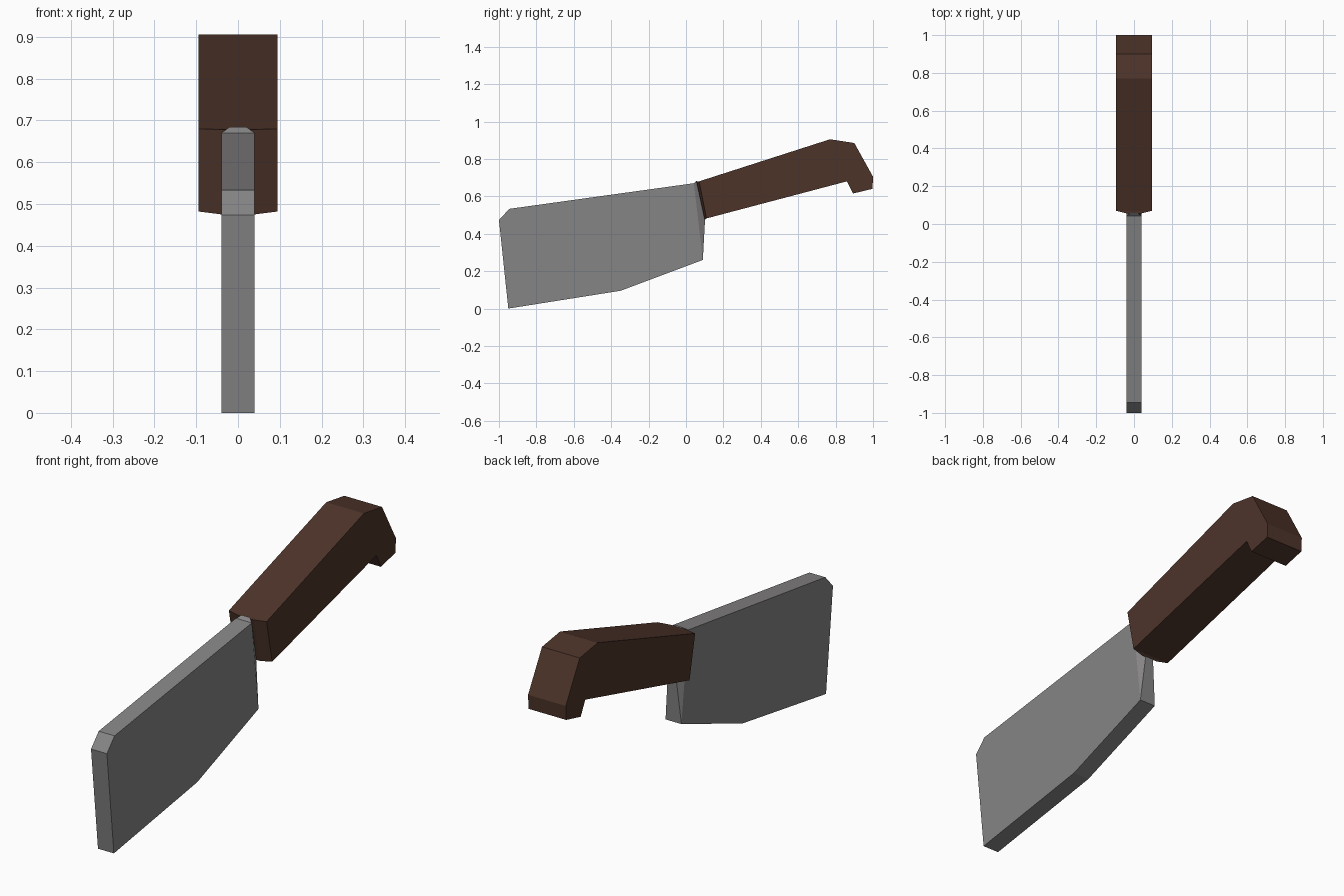
import bpy, bmesh

if "Cube" in bpy.data.objects:
    bpy.data.objects.remove(bpy.data.objects["Cube"])


def material(name, rgb):
    m = bpy.data.materials.new(name)
    m.diffuse_color = (*rgb, 1.0)
    m.use_nodes = True
    m.node_tree.nodes["Principled BSDF"].inputs["Base Color"].default_value = m.diffuse_color
    return m


def tipped_prism(name, profile, half, tip, tip_half, mat):
    """Extrude a (y, z) profile across x, then loft its last-to-first edge to a narrower tip."""
    bm = bmesh.new()
    left = [bm.verts.new((-half, y, z)) for y, z in profile]
    right = [bm.verts.new((half, y, z)) for y, z in profile]
    bm.faces.new(left)
    bm.faces.new(right[::-1])
    n = len(profile)
    for i in range(n - 1):
        bm.faces.new((left[i], left[i + 1], right[i + 1], right[i]))
    # narrowed end: ring running round the open edge of the profile
    ring = [left[-1], left[0], right[0], right[-1]]
    (y0, z0), (y1, z1) = tip
    end = [bm.verts.new(p) for p in ((-tip_half, y1, z1), (-tip_half, y0, z0),
                                     (tip_half, y0, z0), (tip_half, y1, z1))]
    for i in range(4):
        j = (i + 1) % 4
        bm.faces.new((ring[i], ring[j], end[j], end[i]))
    bm.faces.new(end)
    bmesh.ops.recalc_face_normals(bm, faces=bm.faces)
    me = bpy.data.meshes.new(name)
    bm.to_mesh(me)
    bm.free()
    me.materials.append(mat)
    ob = bpy.data.objects.new(name, me)
    bpy.context.collection.objects.link(ob)
    return ob


steel = material("grey steel", (0.24, 0.233, 0.236))
wood = material("dark brown wood", (0.075, 0.034, 0.023))

# Blade, with its heel narrowing to a neck at the handle
tipped_prism("blade",
             [(0.042, 0.67), (-0.945, 0.533), (-1.0, 0.473),
              (-0.95, 0.0), (-0.35, 0.095), (0.09, 0.26)],
             0.04, [(0.057, 0.684), (0.102, 0.48)], 0.02, steel)

# Handle, with a hooked butt and a slightly raised front end
tipped_prism("handle",
             [(0.07, 0.68), (0.77, 0.905), (0.90, 0.885), (1.0, 0.705),
              (0.997, 0.64), (0.893, 0.615), (0.86, 0.68), (0.11, 0.482)],
             0.095, [(0.056, 0.678), (0.10, 0.475)], 0.04, wood)
